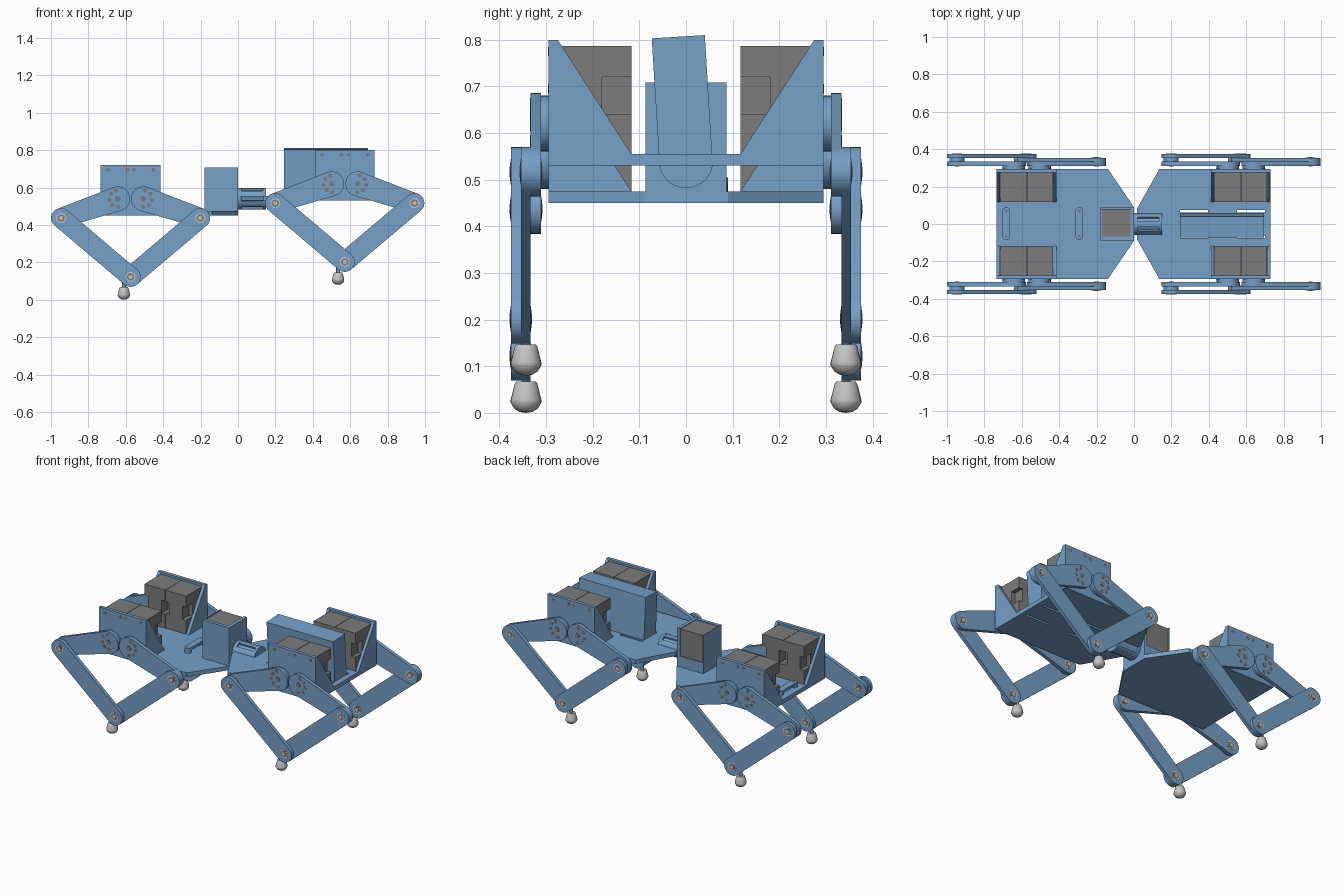
import bpy, bmesh, math
from mathutils import Matrix, Vector

if "Cube" in bpy.data.objects:
    bpy.data.objects.remove(bpy.data.objects["Cube"], do_unlink=True)


def material(name, rgb):
    m = bpy.data.materials.new(name)
    m.use_nodes = True
    m.diffuse_color = (*rgb, 1)
    b = m.node_tree.nodes["Principled BSDF"]
    b.inputs["Base Color"].default_value = (*rgb, 1)
    b.inputs["Roughness"].default_value = 0.6
    return m


BLUE = material("steel blue", (0.18, 0.35, 0.58))
GREY = material("motor grey", (0.2, 0.2, 0.2))
LIGHT = material("light grey", (0.55, 0.55, 0.56))


def finish(name, bm, mat, smooth=False):
    bmesh.ops.recalc_face_normals(bm, faces=bm.faces[:])
    me = bpy.data.meshes.new(name)
    bm.to_mesh(me)
    bm.free()
    ob = bpy.data.objects.new(name, me)
    bpy.context.collection.objects.link(ob)
    me.materials.append(mat)
    if smooth:
        bpy.ops.object.select_all(action='DESELECT')
        ob.select_set(True)
        bpy.context.view_layer.objects.active = ob
        bpy.ops.object.shade_smooth_by_angle(angle=math.radians(35))
    return ob


def prism(name, pts, axis, lo, hi, mat, smooth=False):
    """Extrude a 2D outline along an axis; the outline uses the other two axes in order."""
    bm = bmesh.new()

    def at(p, h):
        c = list(p)
        c.insert("xyz".index(axis), h)
        return c
    face = bm.faces.new([bm.verts.new(at(p, lo)) for p in pts])
    up = bmesh.ops.extrude_face_region(bm, geom=[face])
    bmesh.ops.translate(bm, verts=[v for v in up["geom"] if isinstance(v, bmesh.types.BMVert)],
                        vec=Vector(at((0, 0), hi - lo)))
    return finish(name, bm, mat, smooth)


def boxes(name, spans, mat):
    """One object from several (x0, x1, y0, y1, z0, z1) boxes."""
    bm = bmesh.new()
    for x0, x1, y0, y1, z0, z1 in spans:
        m = Matrix.Translation(((x0 + x1) / 2, (y0 + y1) / 2, (z0 + z1) / 2))
        bmesh.ops.create_cube(bm, size=1, matrix=m @ Matrix.Diagonal((x1 - x0, y1 - y0, z1 - z0, 1)))
    return finish(name, bm, mat)


def arc(c, r, a0, a1, n):
    return [(c[0] + r * math.cos(a0 + (a1 - a0) * i / n),
             c[1] + r * math.sin(a0 + (a1 - a0) * i / n)) for i in range(n + 1)]


def link_outline(p, rp, q, rq):
    """Two circles joined by their outer tangents."""
    a = math.atan2(q[1] - p[1], q[0] - p[0])
    off = math.acos((rp - rq) / math.dist(p, q))
    return arc(p, rp, a + off, a + 2 * math.pi - off, 20) + arc(q, rq, a - off, a + off, 20)


def disc(name, c, r, axis, lo, hi, mat, n=24):
    return prism(name, arc(c, r, 0, 2 * math.pi, n)[:-1], axis, lo, hi, mat, True)


def cut(ob, cutter):
    mod = ob.modifiers.new("cut", 'BOOLEAN')
    mod.object = cutter
    mod.solver = 'EXACT'
    bpy.context.view_layer.objects.active = ob
    bpy.ops.object.modifier_apply(modifier=mod.name)
    bpy.data.objects.remove(cutter, do_unlink=True)


def side(s, a, b):
    """Span a..b measured outward on side s."""
    return (a, b) if s > 0 else (-b, -a)


def leg(tag, s, cx, z):
    """Five-bar leg: two cranks, two lower links, and a foot."""
    foot = (cx, z - 0.328)
    for d, end in ((-1, "rear"), (1, "front")):
        hub, knee = (cx + d * 0.069, z + 0.09), (cx + d * 0.372, z - 0.013)
        name = f"{tag}_{end}"
        prism(name + "_crank", link_outline(hub, 0.066, knee, 0.053), 'y', *side(s, 0.311, 0.333), BLUE, True)
        disc(name + "_hub", hub, 0.06, 'y', *side(s, 0.295, 0.311), BLUE)
        inner = 0.354 if d < 0 else 0.333
        outer = inner + 0.021
        prism(name + "_lower_link", link_outline(knee, 0.053, foot, 0.053), 'y', *side(s, inner, outer), BLUE, True)
        if d < 0:
            disc(name + "_knee_spacer", knee, 0.04, 'y', *side(s, 0.333, 0.354), BLUE)
        # bearings on the knee
        for i, (r, m) in enumerate(((0.027, LIGHT), (0.02, GREY), (0.011, LIGHT))):
            h = 0.001 * (i + 1)
            disc(f"{name}_knee_bearing_{i}", knee, r, 'y', *side(s, outer, outer + h), m, 16)
            disc(f"{name}_knee_inner_bearing_{i}", knee, r, 'y', *side(s, 0.311 - h, 0.311), m, 16)
            if d < 0:
                disc(f"{tag}_ankle_bearing_{i}", foot, r, 'y', *side(s, outer, outer + h), m, 16)
                disc(f"{tag}_ankle_inner_bearing_{i}", foot, r, 'y', *side(s, 0.333 - h, 0.333), m, 16)
        # crank screws
        disc(name + "_hub_centre", hub, 0.015, 'y', *side(s, 0.333, 0.335), GREY, 12)
        for k in range(5):
            a = math.pi / 2 - d * (0.2 + k * 0.75)
            c = (hub[0] + 0.045 * math.cos(a), hub[1] + 0.045 * math.sin(a))
            disc(f"{name}_hub_screw_{k}", c, 0.011, 'y', *side(s, 0.333, 0.334), GREY, 12)
    # rubber foot, turned from a profile
    bm = bmesh.new()
    prof = [(0, 0), (0.014, 0.002), (0.025, 0.009), (0.033, 0.022), (0.033, 0.028), (0.024, 0.063), (0.021, 0.067), (0, 0.067)]
    base = Vector((cx - 0.036, s * 0.343, z - 0.45))
    vs = [bm.verts.new(base + Vector((r, 0, h))) for r, h in prof]
    es = [bm.edges.new(e) for e in zip(vs, vs[1:])]
    bmesh.ops.spin(bm, geom=vs + es, cent=base, axis=(0, 0, 1), angle=2 * math.pi, steps=24)
    bmesh.ops.remove_doubles(bm, verts=bm.verts[:], dist=1e-5)
    finish(tag + "_foot", bm, LIGHT, True)
    disc(tag + "_foot_pin", (base.x, base.y), 0.01, 'z', z - 0.39, z - 0.345, BLUE, 12)


def bracket(tag, s, cx, z):
    """Side wall with two gussets, holding a pair of motors."""
    boxes(tag + "_wall", [(cx - 0.16, cx + 0.16, *side(s, 0.275, 0.295), z, z + 0.27)], BLUE)
    for d, end in ((-1, "rear"), (1, "front")):
        tri = [(s * 0.275, z + 0.27), (s * 0.275, z), (s * 0.117, z), (s * 0.117, z + 0.025)]
        x0, x1 = sorted((cx + d * 0.142, cx + d * 0.16))
        prism(f"{tag}_{end}_gusset", tri, 'x', x0, x1, BLUE)
        # motor with a waist near its inner face
        x0, x1 = sorted((cx + d * 0.001, cx + d * 0.141))
        full, b = side(s, 0.117, 0.275), z + 0.025
        boxes(f"{tag}_{end}_motor", [
            (x0, x1, *full, b, z + 0.11), (x0, x1, *full, z + 0.19, z + 0.257),
            (x0, x1, *side(s, 0.18, 0.275), z + 0.11, z + 0.19),
            (x0 + 0.025, x1 - 0.025, *side(s, 0.117, 0.18), z + 0.11, z + 0.19)], GREY)
        for k, dx in enumerate((0.018, 0.122)):
            disc(f"{tag}_{end}_wall_screw_{k}", (cx + d * dx, z + 0.245), 0.01, 'y',
                 *side(s, 0.295, 0.296), GREY, 12)


# body plates
rear_plate = prism("rear_plate", [(-0.734, -0.295), (-0.14, -0.295), (0, -0.09), (0, 0.09),
                                  (-0.14, 0.295), (-0.734, 0.295)], 'z', 0.45, 0.475, BLUE)
front_plate = prism("front_plate", [(0.731, -0.295), (0.731, 0.295), (0.136, 0.295), (0.015, 0.08),
                                    (0.015, -0.08), (0.136, -0.295)], 'z', 0.53, 0.555, BLUE)
slots = [(a, b, s * 0.068 - 0.007, s * 0.068 + 0.007, 0.5, 0.6)
         for s in (-1, 1) for a, b in ((0.245, 0.395), (0.55, 0.7))]
cut(front_plate, boxes("slot_cutter", slots, BLUE))

# legs and motor brackets
for body, cx, z in (("rear", -0.574, 0.45), ("front", 0.571, 0.53)):
    for s, hand in ((-1, "near"), (1, "far")):
        bracket(f"{body}_{hand}_bracket", s, cx, z)
        leg(f"{body}_{hand}_leg", s, cx, z)

# leaning battery box on the front plate
battery = boxes("battery_box", [(0.245, 0.695, -0.057, 0.057, 0, 0.255)], BLUE)
battery.location = (0, -0.001, 0.552)
battery.rotation_euler = (math.radians(3.5), 0, 0)

# waist servo in its holder
boxes("waist_servo", [(-0.172, -0.02, -0.067, 0.08, 0.475, 0.704)], GREY)
boxes("waist_holder", [(-0.02, 0, -0.087, 0.087, 0.475, 0.708), (-0.178, -0.02, -0.087, -0.067, 0.475, 0.708),
                       (-0.178, -0.172, -0.067, 0.087, 0.475, 0.708), (-0.172, -0.02, 0.08, 0.087, 0.475, 0.54)], BLUE)

# ribbed waist joint
disc("waist_joint_core", (0, 0.54), 0.045, 'x', 0, 0.145, BLUE)
for i, (a, b) in enumerate(((0, 0.02), (0.135, 0.15))):
    disc(f"waist_joint_ring_{i}", (0, 0.54), 0.058, 'x', a, b, BLUE, 32)
for k in range(6):
    a = math.radians(60 * k + 30)
    rib = arc((0, 0.54), 0.057, a - 0.3, a + 0.3, 4) + arc((0, 0.54), 0.04, a + 0.3, a - 0.3, 4)
    prism(f"waist_joint_rib_{k}", rib, 'x', 0.01, 0.145, BLUE)

# strap bars across the rear plate
for i, x in enumerate((-0.683, -0.292)):
    bar = link_outline((x, -0.066), 0.02, (x, 0.07), 0.02)
    prism(f"strap_bar_{i}", bar, 'z', 0.49, 0.505, BLUE, True)
    for j, y in enumerate((-0.066, 0.07)):
        disc(f"strap_post_{i}_{j}", (x, y), 0.02, 'z', 0.475, 0.49, BLUE, 16)
        disc(f"strap_screw_{i}_{j}", (x, y), 0.008, 'z', 0.505, 0.506, GREY, 12)
